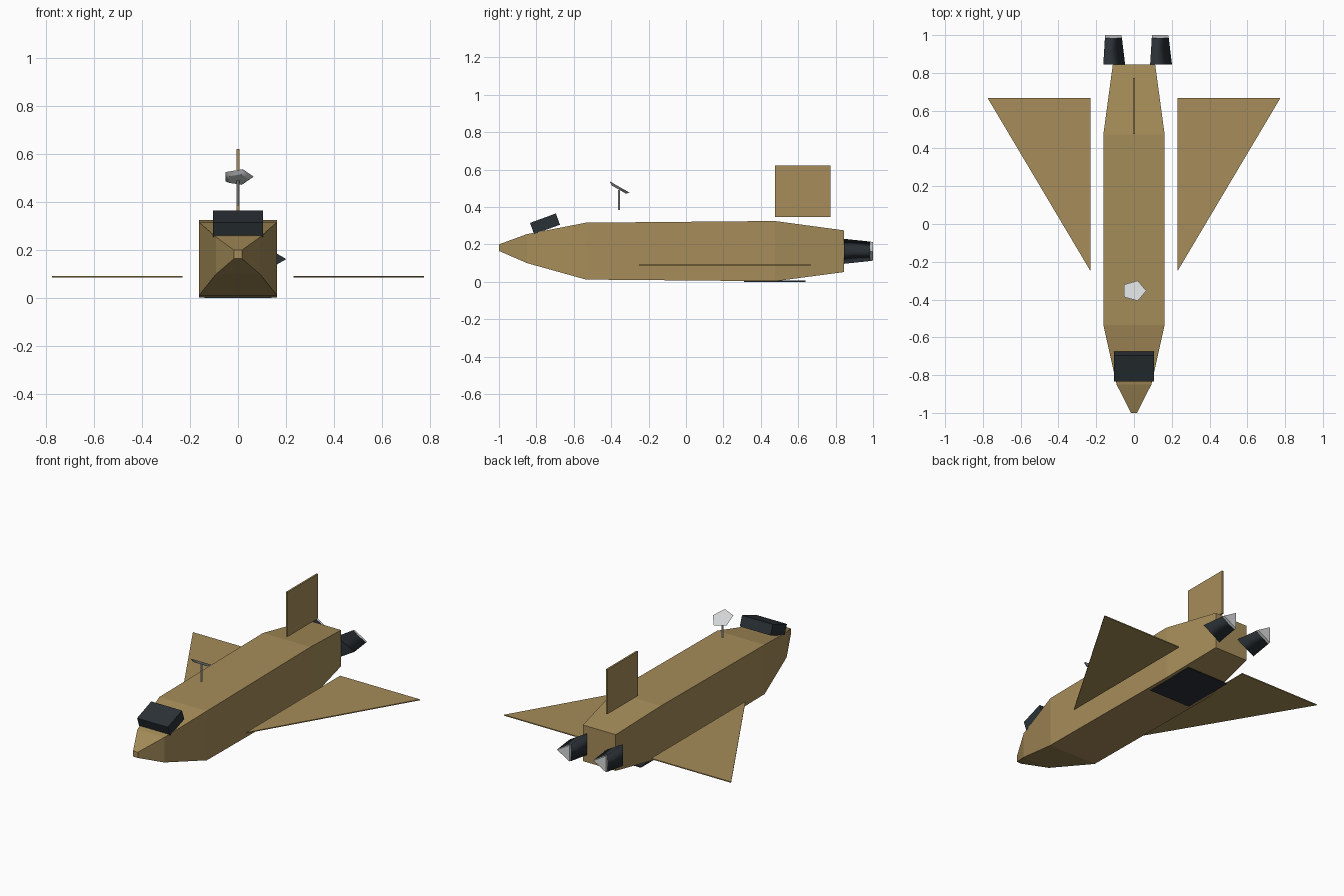
import bpy, bmesh, math
from mathutils import Matrix, Vector

if "Cube" in bpy.data.objects:
    bpy.data.objects.remove(bpy.data.objects["Cube"], do_unlink=True)


def material(name, r, g, b):
    m = bpy.data.materials.new(name)
    m.use_nodes = True
    m.diffuse_color = (r, g, b, 1)
    m.node_tree.nodes["Principled BSDF"].inputs["Base Color"].default_value = (r, g, b, 1)
    return m


TAN = material("tan hull", 0.38, 0.265, 0.10)
DARK = material("dark slate", 0.024, 0.031, 0.038)
LIGHT = material("light grey metal", 0.66, 0.67, 0.68)


def finish(name, bm, mat):
    bmesh.ops.recalc_face_normals(bm, faces=bm.faces)
    mesh = bpy.data.meshes.new(name)
    bm.to_mesh(mesh)
    bm.free()
    mesh.materials.append(mat)
    obj = bpy.data.objects.new(name, mesh)
    bpy.context.collection.objects.link(obj)
    return obj


def box(name, centre, size, mat, tilt=0):
    bm = bmesh.new()
    bmesh.ops.create_cube(bm, size=1)
    bm.transform(Matrix.Translation(centre) @ Matrix.Rotation(tilt, 4, "X")
                 @ Matrix.Diagonal((*size, 1)))
    return finish(name, bm, mat)


def cone(name, centre, tilt, sides, r1, r2, depth, mat, smooth=False):
    """Frustum with its first corner on +x, its axis tilted about x."""
    bm = bmesh.new()
    rings = []
    for r, z in ((r1, -depth / 2), (r2, depth / 2)):
        angles = [math.tau * i / sides for i in range(sides)]
        rings.append([bm.verts.new((r * math.cos(a), r * math.sin(a), z)) for a in angles])
    for i in range(sides):
        j = (i + 1) % sides
        face = bm.faces.new((rings[0][i], rings[0][j], rings[1][j], rings[1][i]))
        face.smooth = smooth
    for ring in rings:
        bm.faces.new(ring)
    bm.transform(Matrix.Translation(centre) @ Matrix.Rotation(tilt, 4, "X"))
    return finish(name, bm, mat)


# Hull: square sections (y, half width, bottom, top) joined end to end
sections = [(-1, 0.016, 0.165, 0.2), (-0.85, 0.092, 0.1, 0.255),
            (-0.535, 0.162, 0.012, 0.316), (0.475, 0.162, 0.003, 0.325),
            (0.845, 0.112, 0.052, 0.275)]
bm = bmesh.new()
loops = [[bm.verts.new(p) for p in ((-w, y, lo), (w, y, lo), (w, y, hi), (-w, y, hi))]
         for y, w, lo, hi in sections]
for a, b in zip(loops, loops[1:]):
    for i in range(4):
        j = (i + 1) % 4
        bm.faces.new((a[i], a[j], b[j], b[i]))
bm.faces.new(loops[0])
bm.faces.new(loops[-1])
finish("hull", bm, TAN)

# Thin triangular wings, set apart from the hull
for side, label in ((1, "left"), (-1, "right")):
    bm = bmesh.new()
    face = bm.faces.new([bm.verts.new((side * x, y, 0.087))
                         for x, y in ((0.23, -0.25), (0.775, 0.667), (0.23, 0.667))])
    top = bmesh.ops.extrude_face_region(bm, geom=[face])["geom"]
    bmesh.ops.translate(bm, vec=Vector((0, 0, 0.006)),
                        verts=[v for v in top if isinstance(v, bmesh.types.BMVert)])
    finish(label + "_wing", bm, TAN)

# Tail fin, canopy block and belly plate
box("tail_fin", (0, 0.625, 0.483), (0.011, 0.296, 0.275), TAN)
box("canopy", (0, -0.754, 0.31), (0.21, 0.147, 0.064), DARK, math.radians(20))
box("belly_plate", (0, 0.475, 0.003), (0.28, 0.33, 0.006), DARK)

# Three-sided engines with pale exhaust tips
for side, label in ((1, "left"), (-1, "right")):
    x = side * 0.124
    cone(label + "_engine", (x, 0.915, 0.163), -math.pi / 2, 3,
         0.077, 0.06, 0.14, DARK, True)
    cone(label + "_exhaust", (x, 0.9925, 0.163), -math.pi / 2, 3,
         0.06, 0.057, 0.015, LIGHT)

# Antenna mast and tilted five-sided dish
cone("antenna_mast", (0, -0.358, 0.438), 0, 6, 0.006, 0.006, 0.106, LIGHT)
cone("antenna_dish", (0, -0.357, 0.5), -math.radians(30), 5,
     0.046, 0.065, 0.014, LIGHT, True)
